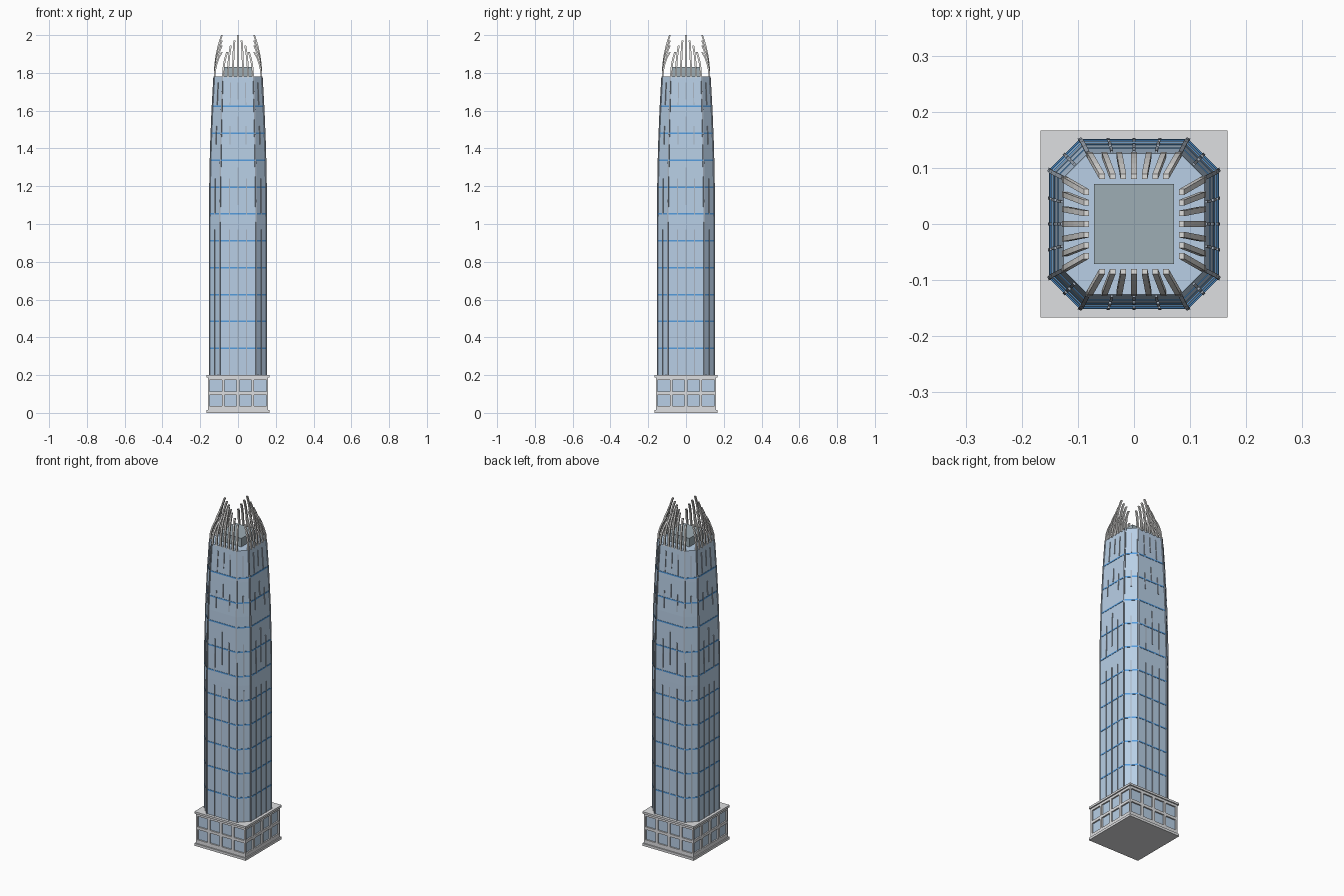
import bpy, bmesh, math
from mathutils import Vector, Matrix

if "Cube" in bpy.data.objects:
    bpy.data.objects.remove(bpy.data.objects["Cube"])


def material(name, r, g, b):
    m = bpy.data.materials.new(name)
    m.diffuse_color = [((c / 255 + 0.055) / 1.055) ** 2.4 for c in (r, g, b)] + [1]
    m.use_nodes = True
    m.node_tree.nodes["Principled BSDF"].inputs["Base Color"].default_value = m.diffuse_color
    return m


GLASS = material("pale blue glass", 184, 207, 230)
BAND = material("bright blue", 84, 156, 222)
RIB = material("pale steel", 168, 180, 194)
STONE = material("light grey stone", 222, 223, 225)
CORE = material("grey green", 157, 173, 181)
FIN = material("pale grey metal", 222, 221, 219)


def finish(name, bm, mat):
    bmesh.ops.recalc_face_normals(bm, faces=bm.faces[:])
    mesh = bpy.data.meshes.new(name)
    bm.to_mesh(mesh)
    bm.free()
    mesh.materials.append(mat)
    ob = bpy.data.objects.new(name, mesh)
    bpy.context.collection.objects.link(ob)


def box(bm, x0, x1, y0, y1, z0, z1, turn=0):
    size = Matrix.Diagonal((x1 - x0, y1 - y0, z1 - z0, 1))
    move = Matrix.Translation(((x0 + x1) / 2, (y0 + y1) / 2, (z0 + z1) / 2))
    bmesh.ops.create_cube(bm, size=1, matrix=Matrix.Rotation(turn, 4, 'Z') @ move @ size)


def block(bm, h, z0, z1):
    box(bm, -h, h, -h, h, z0, z1)


def skin(bm, rings):
    """Join equal rings of points into a closed solid."""
    rows = [[bm.verts.new(p) for p in ring] for ring in rings]
    n = len(rows[0])
    for a, b in zip(rows, rows[1:]):
        for i in range(n):
            bm.faces.new((a[i], a[(i + 1) % n], b[(i + 1) % n], b[i]))
    bm.faces.new(rows[0][::-1])
    bm.faces.new(rows[-1])


def bar(bm, points, side, out, width, depth):
    """Sweep a rectangular bar along a path."""
    s, o = Vector(side) * width / 2, Vector(out) * depth / 2
    skin(bm, [[Vector(p) - s - o, Vector(p) + s - o, Vector(p) + s + o, Vector(p) - s + o]
              for p in points])


# Tower taper: height, half width, half length of the flat side
TAPER = [(0.2, .150, .096), (1.0, .150, .096), (1.2, .148, .094),
         (1.4, .144, .091), (1.6, .136, .087), (1.78, .126, .082)]


def taper(z):
    for a, b in zip(TAPER, TAPER[1:]):
        if z <= b[0]:
            t = (z - a[0]) / (b[0] - a[0])
            return a[1] + t * (b[1] - a[1]), a[2] + t * (b[2] - a[2])
    return TAPER[-1][1:]


def octagon(z, grow=0.0):
    h, c = taper(z)
    h, c = h + grow, c + grow * 0.41
    return [(c, -h, z), (h, -c, z), (h, c, z), (c, h, z),
            (-c, h, z), (-h, c, z), (-h, -c, z), (-c, -h, z)]


QUARTERS = [i * math.pi / 2 for i in range(4)]

# Glass tower
bm = bmesh.new()
skin(bm, [octagon(row[0]) for row in TAPER])
finish("tower_glass", bm, GLASS)

# Floor bands
bm = bmesh.new()
for i in range(10):
    z = 0.342 + i * 0.1423
    skin(bm, [octagon(z - 0.004, 0.0015), octagon(z + 0.004, 0.0015)])
finish("floor_bands", bm, BAND)

# Vertical ribs: flat sides, corners and slanted sides, broken up higher on the tower
bm = bmesh.new()
LONG = [(0.2, 1.0), (1.0, 1.78)]
INNER = [(0.2, 0.97), (1.10, 1.30), (1.49, 1.57), (1.66, 1.75)]
OUTER = [(0.2, 0.97), (1.05, 1.24), (1.42, 1.52), (1.63, 1.75)]
for turn in QUARTERS:
    rot = Matrix.Rotation(turn, 3, 'Z')

    def rib(where, spans, out, width):
        out = Vector(out).normalized()
        side = Vector((-out.y, out.x, 0))
        for z0, z1 in spans:
            zs = [z0] + [r[0] for r in TAPER if z0 < r[0] < z1] + [z1]
            path = [rot @ Vector((*where(*taper(z)), z)) for z in zs]
            bar(bm, path, rot @ side, rot @ out, width, 0.007)

    rib(lambda h, c: (0, -h), INNER, (0, -1, 0), 0.005)
    for s in (-1, 1):
        rib(lambda h, c: (s * c * 0.48, -h), OUTER, (0, -1, 0), 0.005)
        rib(lambda h, c: (s * c, -h), LONG, (s * 0.41, -1, 0), 0.007)
    rib(lambda h, c: ((c + h) / 2, -(c + h) / 2), OUTER, (1, -1, 0), 0.006)
finish("tower_ribs", bm, RIB)

# Roof plant room
bm = bmesh.new()
block(bm, 0.071, 1.775, 1.83)
finish("roof_core", bm, CORE)

# Crown of curved fins, tallest in the middle of each side
bm = bmesh.new()
TIPS = [2.0, 1.972, 1.945, 1.91]
CURVE = [(0, 0), (0.3, 0.08), (0.55, 0.28), (0.75, 0.53), (0.9, 0.8), (1, 1)]
for turn in QUARTERS:
    rot = Matrix.Rotation(turn, 3, 'Z')
    for i in range(-3, 4):
        path = [rot @ Vector((i * (0.0265 - 0.0075 * k), -0.124 + 0.039 * k,
                              1.775 + t * (TIPS[abs(i)] - 1.775))) for t, k in CURVE]
        bar(bm, path, rot @ Vector((1, 0, 0)), rot @ Vector((0, 1, 0)), 0.010, 0.009)
finish("crown_fins", bm, FIN)

# Podium glass
bm = bmesh.new()
block(bm, 0.152, 0.01, 0.19)
finish("podium_glass", bm, GLASS)

# Podium slabs, rails, posts and mullions
bm = bmesh.new()
block(bm, 0.167, 0, 0.014)
block(bm, 0.167, 0.188, 0.2)
for z0, z1 in ((0.014, 0.036), (0.096, 0.112), (0.174, 0.188)):
    block(bm, 0.160, z0, z1)
for turn in QUARTERS:
    box(bm, 0.150, 0.160, -0.160, -0.150, 0.014, 0.188, turn)
    for x in (-0.078, 0, 0.078):
        box(bm, x - 0.007, x + 0.007, -0.160, -0.150, 0.014, 0.188, turn)
finish("podium_frame", bm, STONE)
